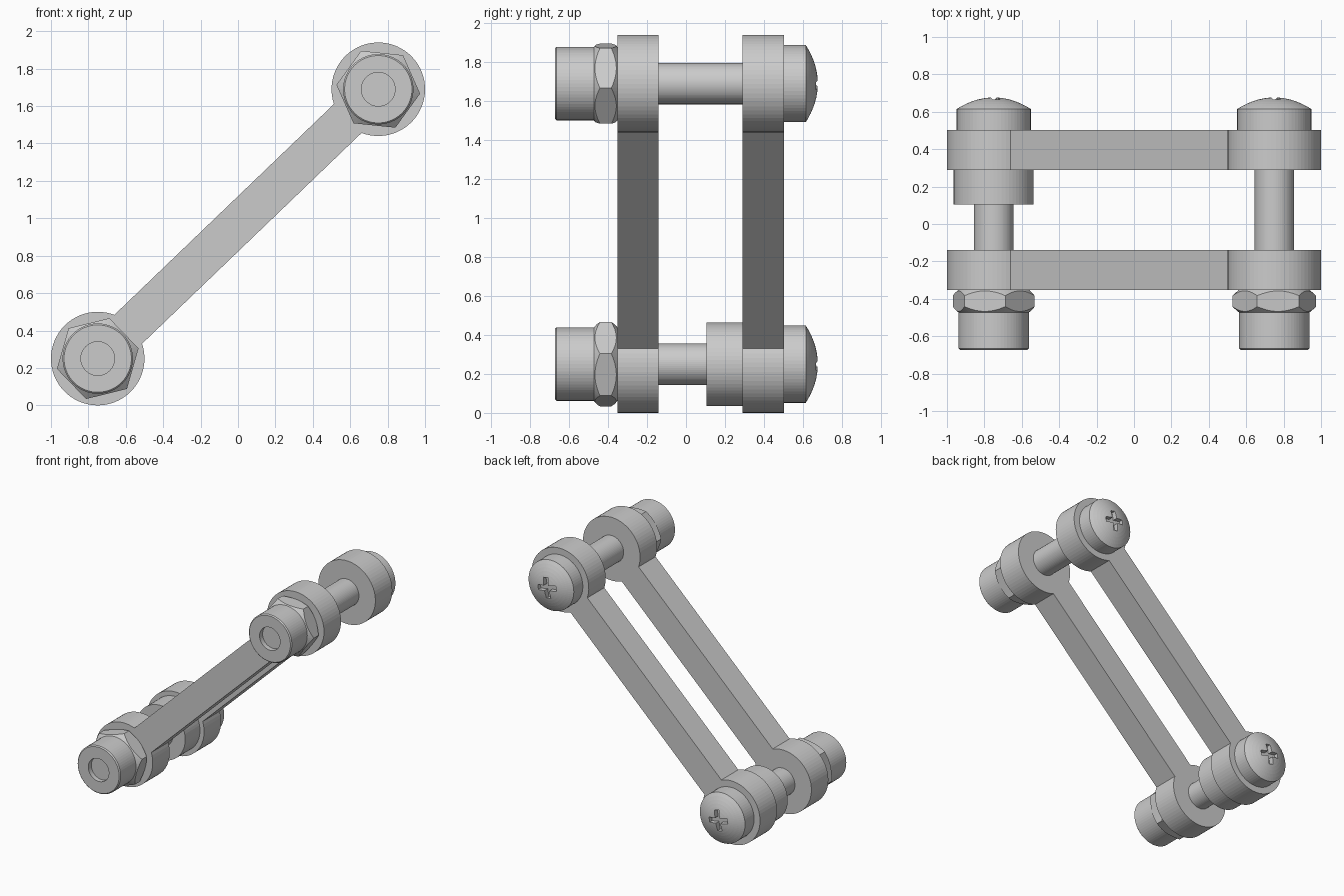
import bpy, bmesh
from math import sin, cos, pi, radians, asin, atan2
from mathutils import Matrix

if "Cube" in bpy.data.objects:
    bpy.data.objects.remove(bpy.data.objects["Cube"])

SIDES = 64
LOW, HIGH = (-0.75, 0.25), (0.75, 1.69)   # pivot centres in x, z


def finish(name, bm, pivot=(0, 0)):
    bmesh.ops.recalc_face_normals(bm, faces=bm.faces)
    me = bpy.data.meshes.new(name)
    bm.to_mesh(me)
    bm.free()
    ob = bpy.data.objects.new(name, me)
    ob.location = (pivot[0], 0, pivot[1])
    bpy.context.collection.objects.link(ob)
    return ob


def lathe(name, profile, pivot):
    """Spin (radius, y) points about the y axis through a pivot."""
    bm = bmesh.new()
    vs = [bm.verts.new((r, y, 0)) for r, y in profile]
    es = [bm.edges.new(p) for p in zip(vs, vs[1:])]
    bmesh.ops.spin(bm, geom=vs + es, cent=(0, 0, 0), axis=(0, 1, 0),
                   angle=2 * pi, steps=SIDES, use_merge=True)
    bmesh.ops.remove_doubles(bm, verts=bm.verts, dist=1e-5)
    return finish(name, bm, pivot)


def prism(name, outline, y0, y1, pivot=(0, 0)):
    """Extrude an x, z outline along y."""
    bm = bmesh.new()
    f = bm.faces.new([bm.verts.new((x, y0, z)) for x, z in outline])
    g = bmesh.ops.extrude_face_region(bm, geom=[f])["geom"]
    bmesh.ops.translate(bm, vec=(0, y1 - y0, 0),
                        verts=[v for v in g if isinstance(v, bmesh.types.BMVert)])
    return finish(name, bm, pivot)


def boolean(ob, cutter, op):
    m = ob.modifiers.new(op.title(), 'BOOLEAN')
    m.operation, m.object, m.solver = op, cutter, 'EXACT'
    bpy.context.view_layer.update()
    me = bpy.data.meshes.new_from_object(
        ob.evaluated_get(bpy.context.evaluated_depsgraph_get()))
    ob.modifiers.clear()
    ob.data = me
    bpy.data.objects.remove(cutter)


# Link bars: round eyes joined by a narrow arm
def link_outline(eye=0.25, half=0.107, n=56):
    tilt = atan2(HIGH[1] - LOW[1], HIGH[0] - LOW[0])
    gap = asin(half / eye)
    pts = []
    for (cx, cz), face in ((LOW, tilt), (HIGH, tilt + pi)):
        for i in range(n + 1):
            a = face + gap + (2 * pi - 2 * gap) * i / n
            pts.append((cx + eye * cos(a), cz + eye * sin(a)))
    return pts


prism("front_link", link_outline(), -0.352, -0.14)
prism("back_link", link_outline(), 0.29, 0.502)

# Bolts through both pivots
for tag, pivot, turn in (("lower", LOW, 14), ("upper", HIGH, -6)):
    lathe(tag + "_shaft", [(0, -0.16), (0.106, -0.16), (0.106, 0.31), (0, 0.31)], pivot)

    # End cap with a shallow round recess
    lathe(tag + "_end_cap", [(0, -0.635), (0.09, -0.635), (0.09, -0.673), (0.18, -0.673),
                             (0.188, -0.665), (0.188, -0.46), (0, -0.46)], pivot)

    # Chamfered hexagonal nut
    hexagon = [(0.225 * cos(radians(turn + 60 * i)), 0.225 * sin(radians(turn + 60 * i)))
               for i in range(6)]
    nut = prism(tag + "_nut", hexagon, -0.475, -0.35, pivot)
    boolean(nut, lathe("chamfer", [(0, -0.48), (0.18, -0.48), (0.227, -0.44),
                                   (0.227, -0.385), (0.18, -0.345), (0, -0.345)], pivot),
            'INTERSECT')

    # Domed head with a cross recess
    dome = [(0.198 * (1 - i / 8), 0.615 + 0.062 * (1 - (1 - i / 8) ** 2)) for i in range(9)]
    head = lathe(tag + "_screw_head", [(0, 0.495), (0.198, 0.495)] + dome, pivot)
    a, b = 0.08, 0.02
    cross = [(a, -b), (a, b), (b, b), (b, a), (-b, a), (-b, b),
             (-a, b), (-a, -b), (-b, -b), (-b, -a), (b, -a), (b, -b)]
    cutter = prism("cross", cross, 0.635, 0.75, pivot)
    cutter.data.transform(Matrix.Rotation(radians(10), 4, 'Y'))
    boolean(head, cutter, 'DIFFERENCE')

# Spacer collar on the lower bolt
lathe("spacer_collar", [(0, 0.105), (0.214, 0.105), (0.214, 0.295), (0, 0.295)], LOW)
